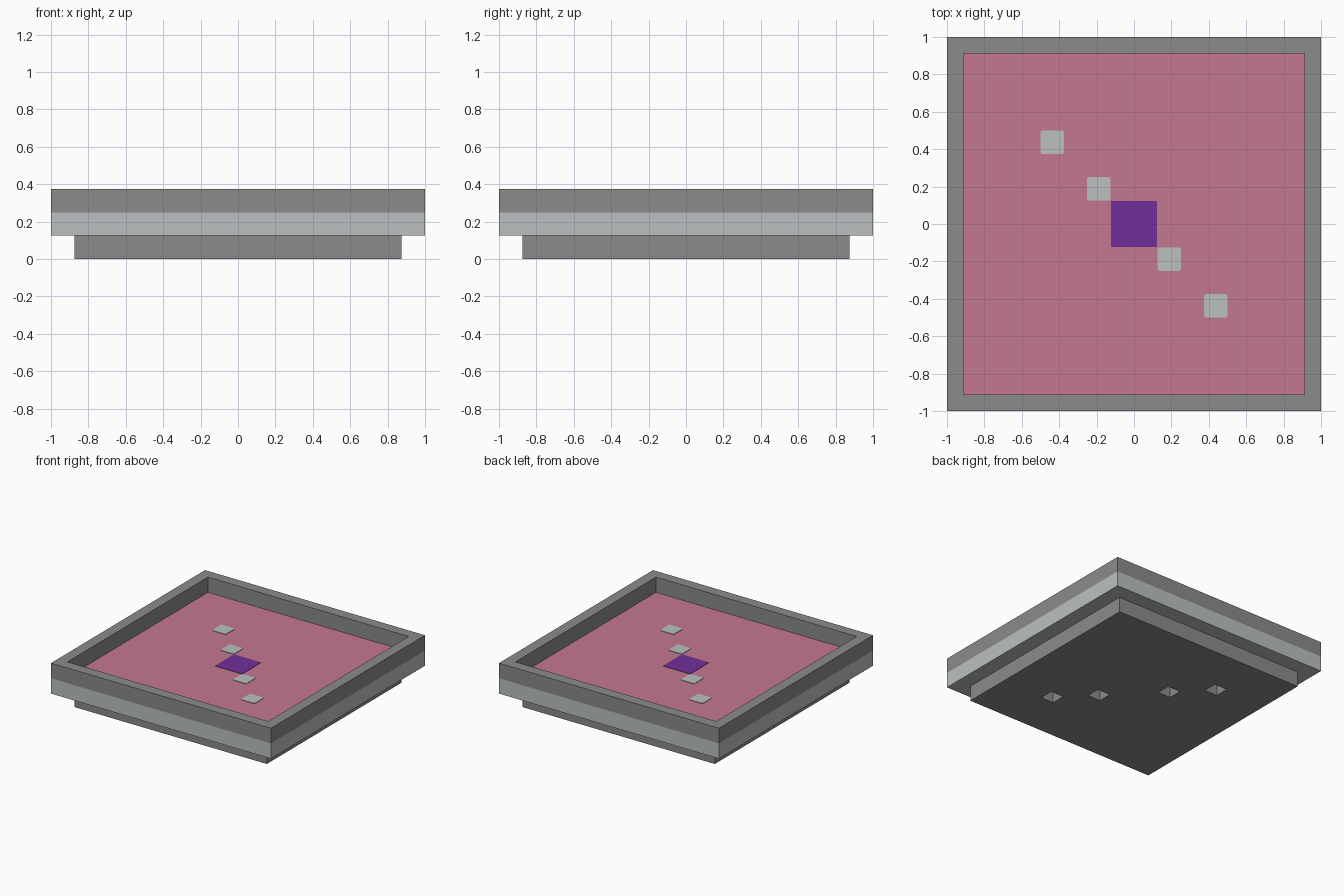
import bpy, bmesh

if "Cube" in bpy.data.objects:
    bpy.data.objects.remove(bpy.data.objects["Cube"], do_unlink=True)


def material(name, rgb):
    linear = [((c / 255 + 0.055) / 1.055) ** 2.4 for c in rgb] + [1.0]
    mat = bpy.data.materials.new(name)
    mat.use_nodes = True
    mat.diffuse_color = linear
    mat.node_tree.nodes["Principled BSDF"].inputs["Base Color"].default_value = linear
    return mat


grey = material("stone grey", (139, 139, 139))
pale = material("pale grey", (188, 192, 192))
pink = material("dusty pink", (196, 120, 142))
purple = material("deep purple", (114, 47, 155))


def box_mesh(x, y, width, bottom, top):
    """Square box standing between two heights."""
    bm = bmesh.new()
    bmesh.ops.create_cube(bm, size=1)
    bmesh.ops.scale(bm, vec=(width, width, top - bottom), verts=bm.verts)
    bmesh.ops.translate(bm, vec=(x, y, (top + bottom) / 2), verts=bm.verts)
    return bm


def finish(name, bm, *mats):
    mesh = bpy.data.meshes.new(name)
    bm.to_mesh(mesh)
    bm.free()
    for mat in mats:
        mesh.materials.append(mat)
    obj = bpy.data.objects.new(name, mesh)
    bpy.context.collection.objects.link(obj)
    return obj


UNIT = 0.125
FLOOR = 2 * UNIT

# Tray: box with a sunken floor and a pale lower band
bm = box_mesh(0, 0, 2, UNIT, 3 * UNIT)
lid = max(bm.faces, key=lambda f: f.calc_center_median().z)
bmesh.ops.inset_region(bm, faces=[lid], thickness=UNIT)
pit = bmesh.ops.extrude_discrete_faces(bm, faces=[lid])["faces"][0]
bmesh.ops.translate(bm, vec=(0, 0, -UNIT), verts=pit.verts)
outer = [f for f in bm.faces if abs(f.normal.z) < 0.1
         and max(abs(c) for c in f.calc_center_median()) > 0.95]
edges = {e for f in outer for e in f.edges}
verts = {v for f in outer for v in f.verts}
bmesh.ops.bisect_plane(bm, geom=list(verts) + list(edges) + outer,
                       plane_co=(0, 0, FLOOR), plane_no=(0, 0, 1))
bm.normal_update()
for f in bm.faces:
    z = f.calc_center_median().z
    if f.normal.z > 0.9 and z < FLOOR + 0.01:
        f.material_index = 2
    elif z < FLOOR - 0.01:
        f.material_index = 1
finish("tray", bm, grey, pale, pink)

# Base with four square sockets underneath
base = finish("base", box_mesh(0, 0, 14 * UNIT, 0, UNIT), grey)
spots = [(s * d, -s * d) for s in (-1, 1) for d in (1.5 * UNIT, 3.5 * UNIT)]
for i, (x, y) in enumerate(spots):
    cutter = finish(f"socket_cutter_{i + 1}", box_mesh(x, y, 0.116, -0.1, 0.2), grey)
    cutter.hide_render = True
    cutter.hide_viewport = True
    cutter.display_type = 'WIRE'
    cut = base.modifiers.new("socket", 'BOOLEAN')
    cut.operation = 'DIFFERENCE'
    cut.solver = 'EXACT'
    cut.object = cutter

    # Pale stud showing on the floor above each socket
    bm = box_mesh(x, y, UNIT, FLOOR - 0.002, FLOOR + 0.004)
    upright = [e for e in bm.edges
               if abs(e.verts[0].co.z - e.verts[1].co.z) > 0.001]
    bmesh.ops.bevel(bm, geom=upright, offset=0.01, segments=2, profile=0.5,
                    affect='EDGES')
    finish(f"floor_stud_{i + 1}", bm, pale)

# Purple square in the middle of the floor
finish("centre_plate", box_mesh(0, 0, 0.246, FLOOR - 0.002, FLOOR + 0.003), purple)
